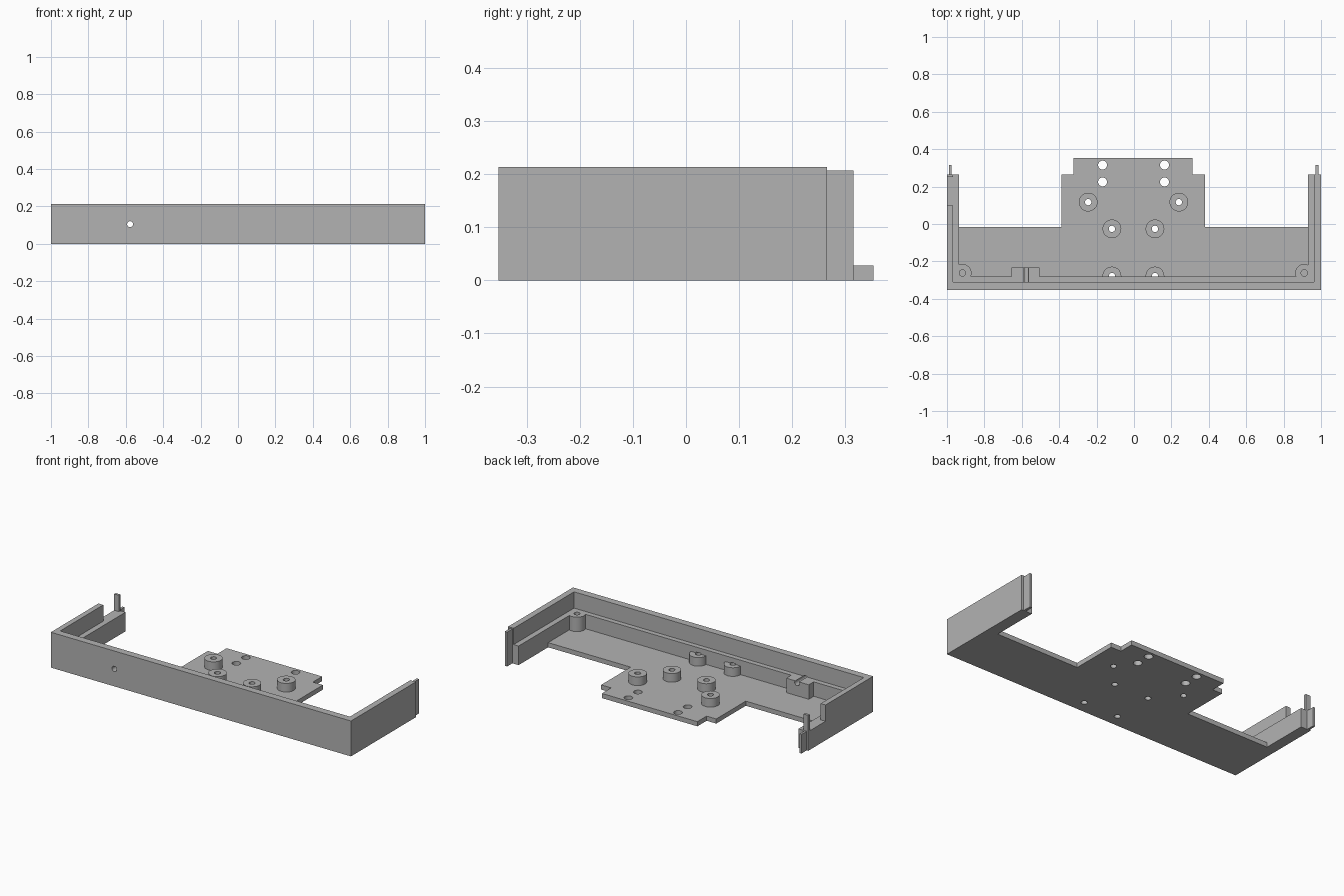
import bpy, bmesh, math
from mathutils import Matrix

cube = bpy.data.objects.get("Cube")
if cube:
    bpy.data.objects.remove(cube, do_unlink=True)

grey = bpy.data.materials.new("plain_grey")
grey.use_nodes = True
grey.diffuse_color = (0.45, 0.45, 0.45, 1)
grey.node_tree.nodes["Principled BSDF"].inputs["Base Color"].default_value = grey.diffuse_color

FLOOR, PAD, LEDGE, TOP = 0.028, 0.08, 0.115, 0.213
FRONT, ARM_END, BACK = -0.353, 0.265, 0.353


def finish(name, bm):
    bmesh.ops.recalc_face_normals(bm, faces=bm.faces)
    mesh = bpy.data.meshes.new(name)
    bm.to_mesh(mesh)
    bm.free()
    ob = bpy.data.objects.new(name, mesh)
    bpy.context.collection.objects.link(ob)
    mesh.materials.append(grey)
    return ob


def slab(name, outline, z0, z1):
    """Extrude a flat outline from z0 up to z1."""
    bm = bmesh.new()
    face = bm.faces.new([bm.verts.new((x, y, z0)) for x, y in outline])
    up = bmesh.ops.extrude_face_region(bm, geom=[face])["geom"]
    bmesh.ops.translate(bm, vec=(0, 0, z1 - z0),
                        verts=[v for v in up if isinstance(v, bmesh.types.BMVert)])
    return finish(name, bm)


def box(name, x0, x1, y0, y1, z0, z1):
    return slab(name, [(x0, y0), (x1, y0), (x1, y1), (x0, y1)], z0, z1)


def pegs(name, points, radius, z0, z1):
    """Upright cylinders at several points, in one object."""
    bm = bmesh.new()
    for x, y in points:
        bmesh.ops.create_cone(bm, cap_ends=True, segments=32, radius1=radius, radius2=radius,
                              depth=z1 - z0, matrix=Matrix.Translation((x, y, (z0 + z1) / 2)))
    return finish(name, bm)


def cut(targets, cutter):
    cutter.hide_render = True
    for ob in targets:
        mod = ob.modifiers.new("cut", 'BOOLEAN')
        mod.operation, mod.solver, mod.object = 'DIFFERENCE', 'EXACT', cutter
        bpy.context.view_layer.objects.active = ob
        bpy.ops.object.modifier_apply(modifier=mod.name)
    bpy.data.objects.remove(cutter, do_unlink=True)


def u_shape(left, right, inner_y, left_end):
    return [(-1, FRONT), (1, FRONT), (1, ARM_END), (right, ARM_END), (right, inner_y),
            (left, inner_y), (left, left_end), (-1, left_end)]


# Floor with a stepped tongue and two narrow arms
floor = slab("floor", [
    (-1, FRONT), (1, FRONT), (1, ARM_END), (0.93, ARM_END), (0.93, -0.016), (0.38, -0.016),
    (0.38, ARM_END), (0.313, ARM_END), (0.313, BACK), (-0.323, BACK), (-0.323, ARM_END),
    (-0.387, ARM_END), (-0.387, -0.016), (-0.935, -0.016), (-0.935, ARM_END), (-1, ARM_END)],
    0, FLOOR)

# Thick lower rim and thin upper wall; the wall stops short on one arm
ledge = slab("ledge", u_shape(-0.935, 0.93, -0.28, ARM_END), FLOOR, LEDGE)
wall = slab("upper_wall", u_shape(-0.968, 0.963, -0.31, 0.10), LEDGE, TOP)
box("end_post", -1, -0.968, 0.25, ARM_END, LEDGE, TOP)

# Joining tabs at the arm ends
box("left_tab", 0.971, 0.986, ARM_END, 0.315, 0, 0.207)
box("right_tab", -0.99, -0.977, ARM_END, 0.315, 0, LEDGE)

# Standoffs, half pads and corner bosses
stand_points = [(-0.245, 0.117), (0.24, 0.117), (-0.118, -0.026), (0.112, -0.026)]
pad_points = [(-0.118, -0.278), (0.112, -0.278)]
corner_points = [(-0.917, -0.262), (0.91, -0.262)]
standoffs = pegs("standoffs", stand_points, 0.05, FLOOR, PAD)
pads = pegs("front_pads", pad_points, 0.05, FLOOR, PAD)
bosses = pegs("corner_bosses", corner_points, 0.048, FLOOR, LEDGE)
block = box("bore_block", -0.655, -0.505, -0.28, -0.233, FLOOR, LEDGE)

# Screw holes
cut([floor, standoffs], pegs("stand_holes", stand_points, 0.017, -0.05, 0.1))
cut([floor, pads, ledge], pegs("pad_holes", pad_points, 0.017, -0.05, 0.085))
cut([bosses], pegs("boss_holes", corner_points, 0.017, 0.04, 0.2))
cut([floor], pegs("tongue_holes", [(x, y) for x in (-0.168, 0.163) for y in (0.225, 0.315)],
                  0.024, -0.05, 0.1))

# Round bore through the front wall, ledge and block
bore = pegs("bore", [(0, 0)], 0.016, -0.1, 0.1)
bore.data.transform(Matrix.Translation((-0.577, -0.3, 0.105)) @ Matrix.Rotation(math.pi / 2, 4, 'X'))
cut([wall, ledge, block], bore)

# Smooth the round parts while keeping edges sharp
bpy.ops.object.select_all(action='DESELECT')
for ob in (floor, ledge, wall, standoffs, pads, bosses, block):
    ob.select_set(True)
bpy.context.view_layer.objects.active = floor
bpy.ops.object.shade_smooth_by_angle(angle=math.radians(30))
